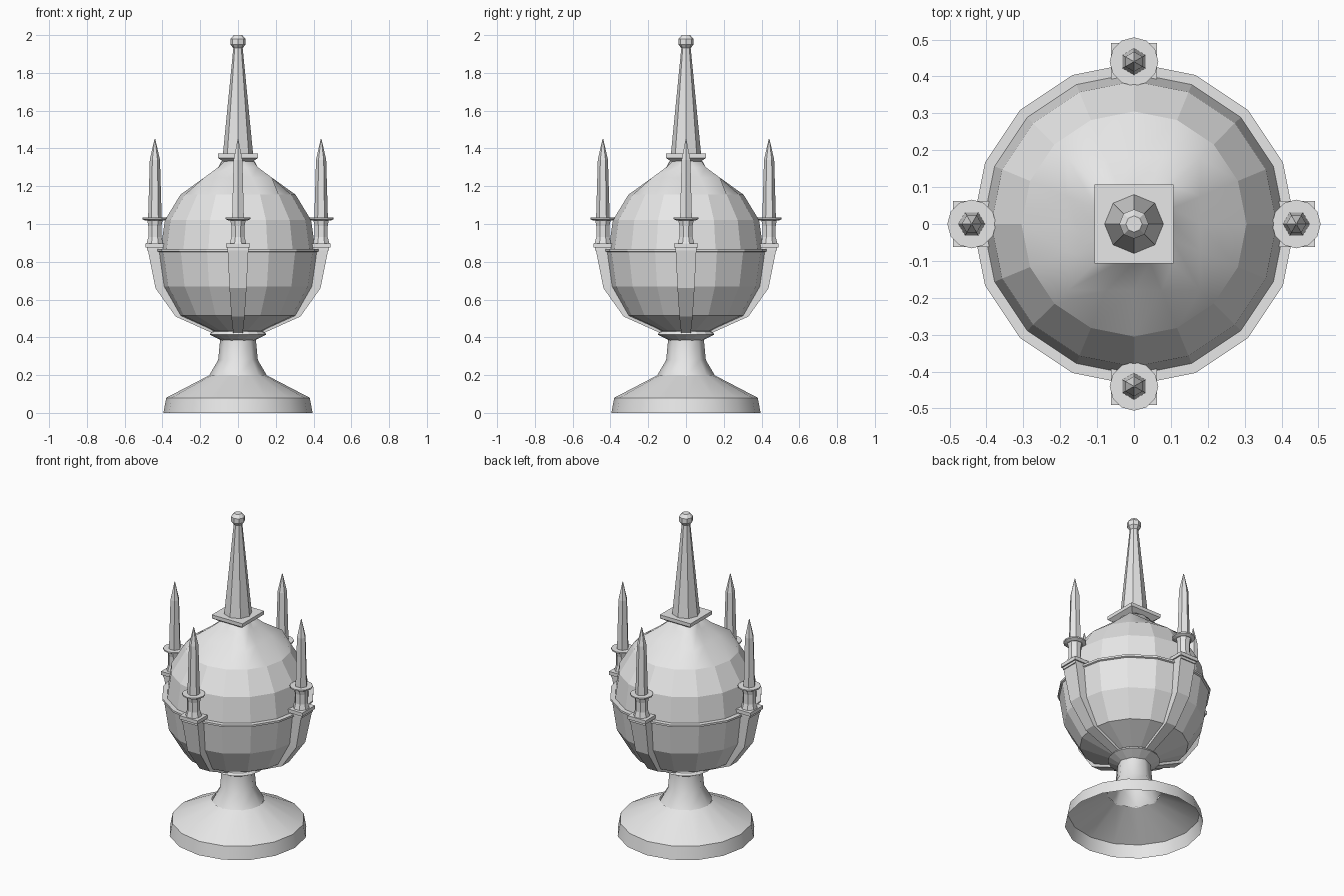
import bpy, bmesh
from math import sin, cos, pi, radians

cube = bpy.data.objects.get("Cube")
if cube:
    bpy.data.objects.remove(cube, do_unlink=True)

stone = bpy.data.materials.new("grey_stone")
stone.use_nodes = True
GREY = (0.8, 0.8, 0.8, 1)
stone.diffuse_color = GREY
stone.node_tree.nodes["Principled BSDF"].inputs["Base Color"].default_value = GREY


def finish(name, bm, smooth_angle=0):
    """Turn a bmesh into an object, smooth below the given angle."""
    bmesh.ops.recalc_face_normals(bm, faces=bm.faces)
    mesh = bpy.data.meshes.new(name)
    bm.to_mesh(mesh)
    bm.free()
    mesh.materials.append(stone)
    if smooth_angle:
        for p in mesh.polygons:
            p.use_smooth = True
        mesh.set_sharp_from_angle(angle=radians(smooth_angle))
    obj = bpy.data.objects.new(name, mesh)
    bpy.context.collection.objects.link(obj)
    return obj


def bridge(bm, rings, caps):
    for a, b in zip(rings, rings[1:]):
        n = len(a)
        for i in range(n):
            j = (i + 1) % n
            bm.faces.new((a[i], a[j], b[j], b[i]))
    if caps[0]:
        bm.faces.new(rings[0][::-1])
    if caps[1]:
        bm.faces.new(rings[-1])


def lathe(name, profile, sides, turn=0.0, caps=(True, True), smooth=0, square=()):
    """Revolve (radius, height) pairs; rings listed in square become squares."""
    bm = bmesh.new()
    rings = []
    for k, (r, z) in enumerate(profile):
        ring = []
        for i in range(sides):
            a = turn + 2 * pi * i / sides
            s = r / max(abs(cos(a)), abs(sin(a))) if k in square else r
            ring.append(bm.verts.new((s * cos(a), s * sin(a), z)))
        rings.append(ring)
    bridge(bm, rings, caps)
    return finish(name, bm, smooth)


def box(name, half, z0, z1):
    return lathe(name, [(half * 2 ** 0.5, z0), (half * 2 ** 0.5, z1)], 4, pi / 4)


# Hollow flared foot, neck and collar
lathe("foot", [(0.395, 0), (0.38, 0.08), (0.15, 0.2)], 16, caps=(False, False), smooth=35)
lathe("neck", [(0.155, 0.195), (0.105, 0.28), (0.095, 0.385)], 8,
      caps=(False, True), smooth=50)
lathe("collar", [(0.08, 0.38), (0.15, 0.415), (0.14, 0.43), (0.1, 0.44)], 16)

# Bowl, its rim and the faceted dome
lathe("bowl", [(0.12, 0.43), (0.31, 0.515), (0.4, 0.67), (0.428, 0.855)], 16,
      caps=(True, False))
lathe("bowl_rim", [(0.425, 0.85), (0.437, 0.855), (0.437, 0.867), (0.4, 0.867)], 16,
      caps=(False, False))
lathe("dome", [(0.41, 0.86), (0.387, 1.02), (0.305, 1.155)], 16, caps=(False, False))

# Shoulder blending from the round dome to the square top plate
lathe("shoulder", [(0.305, 1.155), (0.18, 1.245), (0.105, 1.3), (0.08, 1.345)], 16,
      caps=(False, True), smooth=50, square=(1, 2))

# Top plate, spire and its finial
lathe("top_plate", [(0.11, 1.33), (0.151, 1.35), (0.151, 1.372)], 4, pi / 4)
lathe("spire", [(0.08, 1.37), (0.024, 1.94)], 8)
lathe("finial", [(0.024, 1.93), (0.04, 1.95), (0.04, 1.98), (0.022, 2.0)], 8)


def rib():
    """Tapered strip following the outside of the bowl."""
    bm = bmesh.new()
    rings = []
    path = [(0.1, 0.13, 0.42, 0.025), (0.28, 0.33, 0.51, 0.035),
            (0.37, 0.437, 0.66, 0.045), (0.39, 0.478, 0.865, 0.055)]
    for inner, outer, z, w in path:
        rings.append([bm.verts.new(p) for p in
                      ((inner, -w, z), (outer, -w, z), (outer, w, z), (inner, w, z))])
    bridge(bm, rings, (True, True))
    return finish("rib", bm)


# Four ribs, each carrying a pinnacle
for n, side in enumerate(("left", "back", "right", "front")):
    turn = n * pi / 2
    strip = rib()
    strip.name = side + "_rib"
    strip.rotation_euler.z = turn
    parts = [
        (box(side + "_bracket_lower", 0.055, 0.86, 0.875), 0.428),
        (box(side + "_bracket_upper", 0.063, 0.875, 0.897), 0.428),
        (lathe(side + "_post", [(0.048, 0.895), (0.038, 0.93), (0.038, 0.99),
                                (0.045, 1.025)], 8, pi / 8), 0.44),
        (lathe(side + "_post_cap", [(0.05, 1.018), (0.066, 1.026), (0.066, 1.034)], 12), 0.44),
        (lathe(side + "_spike", [(0.036, 1.03), (0.027, 1.34), (0.002, 1.45)], 6), 0.44),
    ]
    for obj, reach in parts:
        obj.location = (reach * cos(turn), reach * sin(turn), 0)
        obj.rotation_euler.z = turn
